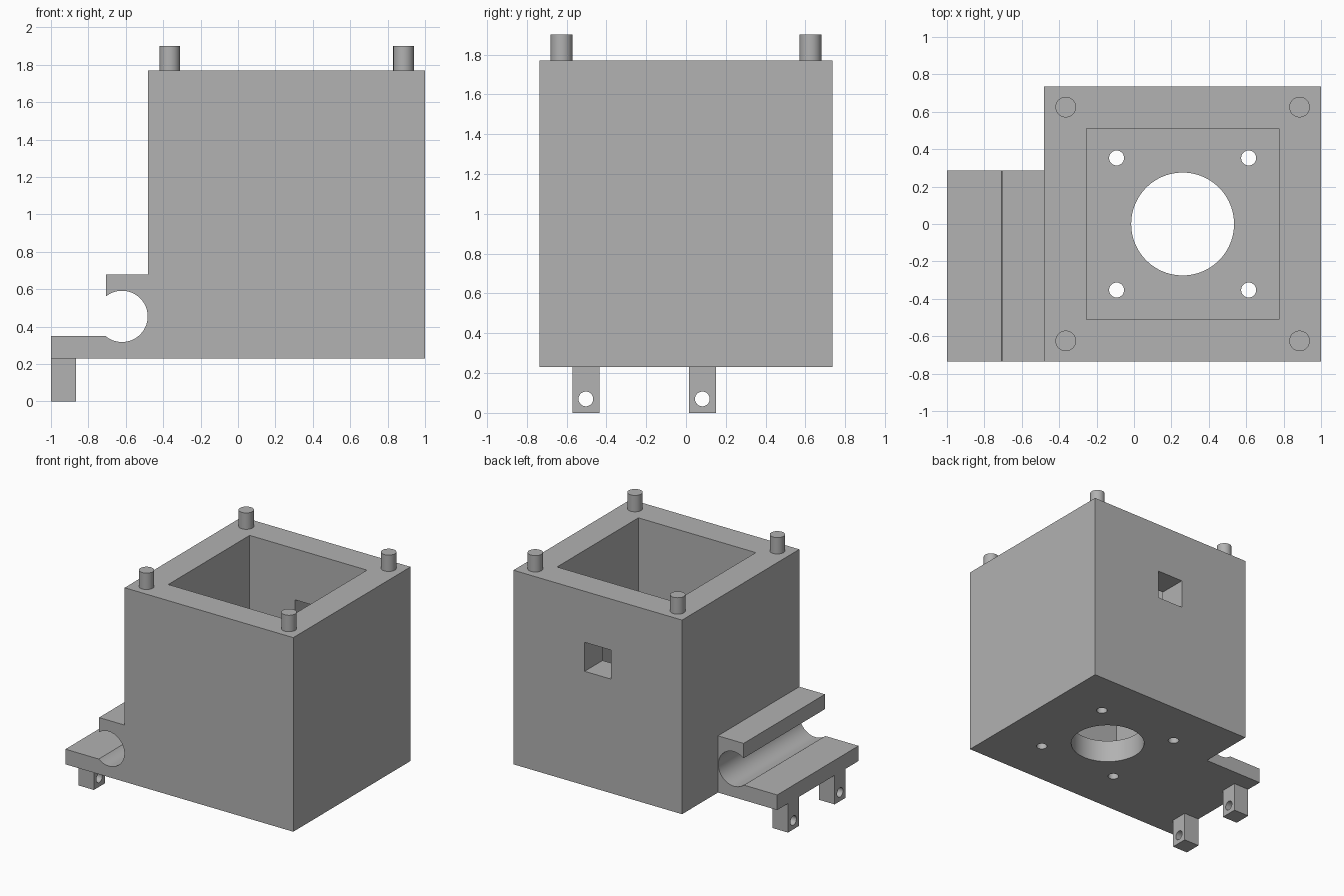
import bpy
import bmesh
from math import pi
from mathutils import Matrix, Vector

cube = bpy.data.objects.get("Cube")
if cube:
    bpy.data.objects.remove(cube, do_unlink=True)

grey = bpy.data.materials.new("plain grey")
grey.use_nodes = True
COLOUR = (0.445, 0.445, 0.445, 1)
grey.diffuse_color = COLOUR
grey.node_tree.nodes["Principled BSDF"].inputs["Base Color"].default_value = COLOUR


def finish(name, bm):
    bmesh.ops.recalc_face_normals(bm, faces=bm.faces)
    mesh = bpy.data.meshes.new(name)
    bm.to_mesh(mesh)
    bm.free()
    mesh.materials.append(grey)
    obj = bpy.data.objects.new(name, mesh)
    bpy.context.collection.objects.link(obj)
    return obj


def box(name, low, high):
    low, high = Vector(low), Vector(high)
    bm = bmesh.new()
    bmesh.ops.create_cube(bm, size=1, matrix=Matrix.Translation((low + high) / 2)
                          @ Matrix.Diagonal((*(high - low), 1)))
    return finish(name, bm)


def cylinder(name, centre, radius, length, axis="Z", sides=48):
    turn = {"X": Matrix.Rotation(pi / 2, 4, "Y"),
            "Y": Matrix.Rotation(pi / 2, 4, "X"), "Z": Matrix()}[axis]
    bm = bmesh.new()
    bmesh.ops.create_cone(bm, cap_ends=True, segments=sides, radius1=radius,
                          radius2=radius, depth=length,
                          matrix=Matrix.Translation(centre) @ turn)
    return finish(name, bm)


def extrude_along_y(name, outline, start, end):
    bm = bmesh.new()
    face = bm.faces.new([bm.verts.new((x, start, z)) for x, z in outline])
    grown = bmesh.ops.extrude_face_region(bm, geom=[face])["geom"]
    bmesh.ops.translate(bm, vec=(0, end - start, 0),
                        verts=[v for v in grown if isinstance(v, bmesh.types.BMVert)])
    return finish(name, bm)


def cut(obj, cutters):
    bpy.context.view_layer.objects.active = obj
    for cutter in cutters:
        mod = obj.modifiers.new("cut", "BOOLEAN")
        mod.operation, mod.solver, mod.object = "DIFFERENCE", "EXACT", cutter
        bpy.ops.object.modifier_apply(modifier=mod.name)
        bpy.data.objects.remove(cutter, do_unlink=True)


def smooth(obj):
    bpy.ops.object.select_all(action="DESELECT")
    obj.select_set(True)
    bpy.context.view_layer.objects.active = obj
    bpy.ops.object.shade_smooth_by_angle(angle=pi / 6)


BASE, TOP, HALF = 0.23, 1.77, 0.735
LEFT, MID = -0.48, 0.26
WALL, FLOOR = 0.225, 0.18
corners = [(sx, sy) for sx in (-1, 1) for sy in (-1, 1)]

# Hollow housing with shaft bore, screw holes and a window in the back wall
housing = box("housing", (LEFT, -HALF, BASE), (1, HALF, TOP))
cutters = [
    box("cavity_cutter", (LEFT + WALL, -HALF + WALL, BASE + FLOOR),
        (1 - WALL, HALF - WALL, TOP + 0.1)),
    cylinder("bore_cutter", (MID, 0, BASE), 0.275, 0.8, sides=96),
    box("window_cutter", (MID - 0.115, 0.4, 1.135), (MID + 0.115, 0.9, 1.365)),
]
for sx, sy in corners:
    cutters.append(cylinder("screw_cutter", (MID + sx * 0.353, sy * 0.353, BASE),
                            0.04, 0.8))
cut(housing, cutters)
smooth(housing)

# Locating pegs on the rim
for i, (sx, sy) in enumerate(corners):
    peg = cylinder(f"peg_{i + 1}", (MID + sx * 0.625, sy * 0.625, TOP + 0.06),
                   0.055, 0.14)
    smooth(peg)

# Side ledge with an open round channel
ledge = extrude_along_y("side_ledge", [(-1, BASE), (LEFT, BASE), (LEFT, 0.68),
                                       (-0.705, 0.68), (-0.705, 0.35), (-1, 0.35)],
                        -HALF, 0.285)
cut(ledge, [cylinder("channel_cutter", (-0.62, -0.2, 0.455), 0.137, 2, "Y", 96)])
smooth(ledge)

# Drilled lugs under the ledge
for name, y in (("front_lug", -0.503), ("back_lug", 0.082)):
    lug = box(name, (-1, y - 0.068, 0), (-0.865, y + 0.068, BASE))
    cut(lug, [cylinder("pin_cutter", (-0.93, y, 0.07), 0.037, 0.5, "X")])
    smooth(lug)
